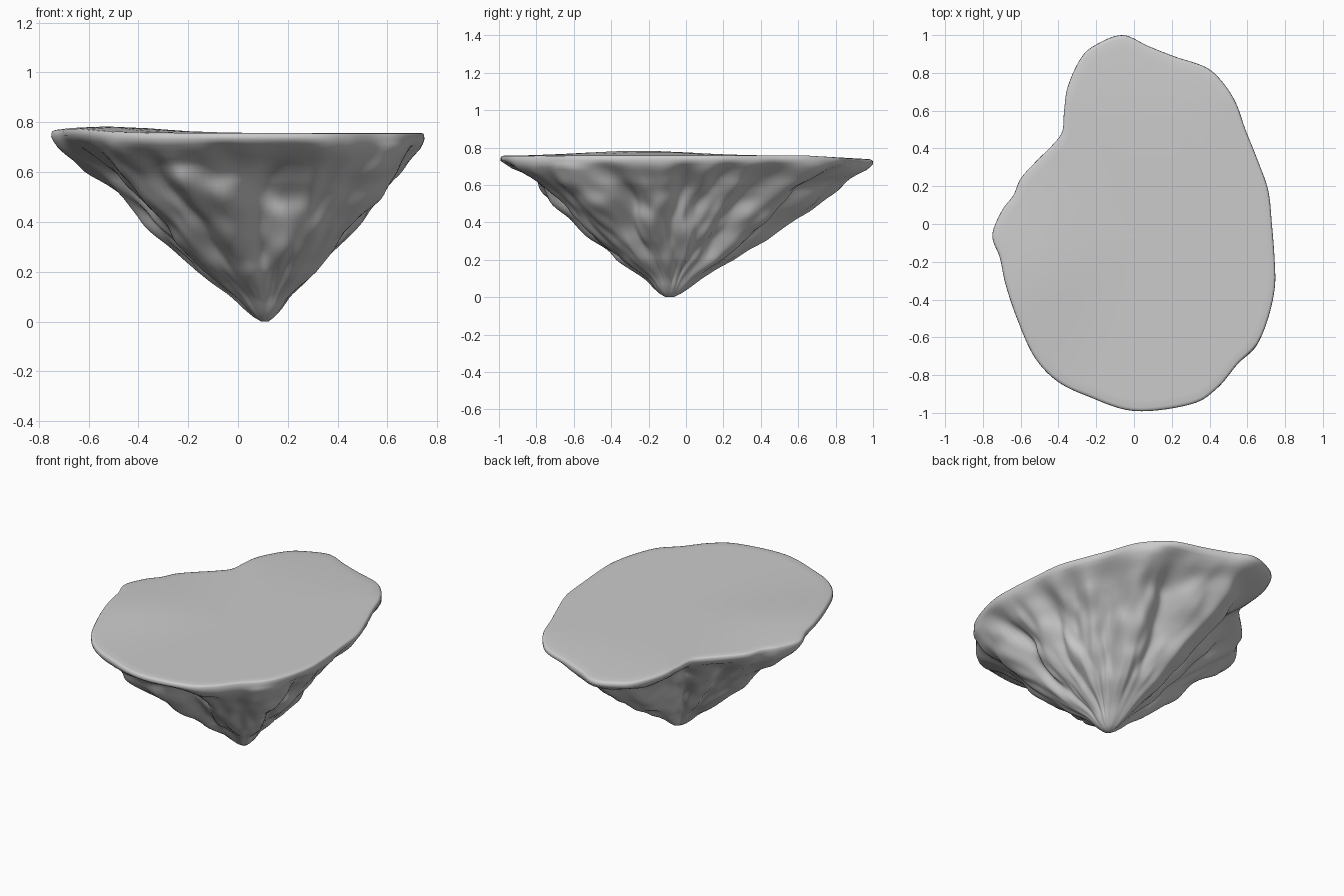
import bpy, bmesh, math
from mathutils import Vector, noise

if "Cube" in bpy.data.objects:
    bpy.data.objects.remove(bpy.data.objects["Cube"])

# Plateau outline seen from above, counter-clockwise
OUTLINE = [(.73, 0), (.71, .18), (.65, .35), (.59, .5), (.54, .64), (.47, .75), (.38, .83),
           (.22, .885), (.08, .94), (-.06, 1), (-.2, .95), (-.28, .88), (-.35, .73), (-.37, .6),
           (-.38, .49), (-.43, .42), (-.52, .33), (-.6, .24), (-.64, .15), (-.7, .07),
           (-.75, -.06), (-.71, -.18), (-.68, -.32), (-.62, -.5), (-.53, -.7), (-.41, -.83),
           (-.25, -.91), (0, -.99), (.3, -.955), (.44, -.87), (.55, -.74), (.65, -.64),
           (.71, -.5), (.745, -.34), (.745, -.2)]
APEX = Vector((.11, -.09))

# Underside profile: height -> fraction of outline radius
PROFILE = [(0, .02), (.02, .06), (.05, .10), (.1, .155), (.15, .23), (.2, .31), (.3, .44),
           (.4, .56), (.5, .68), (.58, .78), (.64, .87), (.68, .94), (.705, .98), (.73, 1)]

# Gullies (negative) and ridges (positive): angle, amount, half width in degrees
FOLDS = [(-88, -.20, 13), (-50, .10, 20), (-112, .06, 10), (-28, -.09, 6), (-8, .05, 9),
         (8, -.10, 5), (28, -.08, 5), (48, -.07, 7), (62, .05, 7), (78, -.06, 6), (92, .06, 9),
         (122, -.12, 10), (150, -.06, 7), (172, .04, 8), (200, -.10, 7), (222, .06, 9),
         (238, -.07, 6)]


def spline(points, steps):
    """Closed smooth curve through the points."""
    out, n = [], len(points)
    for i in range(n):
        a, b, c, d = (Vector(points[(i + k - 1) % n]) for k in range(4))
        for s in range(steps):
            t = s / steps
            out.append(.5 * (2 * b + (c - a) * t + (2 * a - 5 * b + 4 * c - d) * t * t
                             + (3 * b - a - 3 * c + d) * t ** 3))
    return out


def radius_at(z):
    for (z0, r0), (z1, r1) in zip(PROFILE, PROFILE[1:]):
        if z <= z1:
            return r0 + (r1 - r0) * (z - z0) / (z1 - z0)
    return 1


def folds(ang, z):
    """Radial change from the rock folds, fading at rim and tip."""
    deg = math.degrees(ang) + 10 * noise.noise(Vector((math.cos(ang), math.sin(ang), z * 4)))
    total = 0
    for a, amount, width in FOLDS:
        d = (deg - a + 180) % 360 - 180
        total += amount * math.exp(-(d / width) ** 2)
    p = Vector((math.cos(ang) * 3.5, math.sin(ang) * 3.5, z * 4))
    total += .09 * noise.noise(p) + .05 * noise.noise(p * 2.3)
    total += .05 * max(0, -math.sin(ang)) * math.sin(math.pi * min(1, z / .7))
    return total * min(1, z / .15) * max(0, min(1, (.73 - z) / .14))


def top_height(p):
    bump = math.exp(-((p.x + .52) / .28) ** 2 - ((p.y + .25) / .4) ** 2)
    return .757 + .026 * bump - .02 * max(0, p.y - .65) / .35


rim = spline(OUTLINE, 7)
bm = bmesh.new()
rings = []

# Rocky underside
levels = 40
for i in range(levels + 1):
    z = .73 * i / levels
    ring = []
    for p in rim:
        v = p - APEX
        ang = math.atan2(v.y, v.x)
        f = radius_at(z) * (1 + folds(ang, z))
        lump = .02 * noise.noise(Vector((v.x * f, v.y * f, z)) * 7) * min(1, z / .2) * (z < .7)
        q = APEX + v * (f + lump)
        lift = (top_height(p) - .757) * max(0, (z - .6) / .13)
        ripple = .02 * noise.noise(Vector((p.x * 4, p.y * 4, 3))) * max(0, 1 - abs(z - .68) / .06)
        ring.append(bm.verts.new((q.x, q.y, z + lift + ripple)))
    rings.append(ring)

# Rounded lip and flat plateau
for f, drop in [(.999, .01), (.993, .003), (.98, 0), (.93, 0), (.8, 0), (.6, 0), (.4, 0), (.2, 0)]:
    ring = []
    for p in rim:
        q = APEX + (p - APEX) * f
        ring.append(bm.verts.new((q.x, q.y, top_height(q) - drop)))
    rings.append(ring)

n = len(rim)
for lo, hi in zip(rings, rings[1:]):
    for j in range(n):
        k = (j + 1) % n
        bm.faces.new((lo[j], lo[k], hi[k], hi[j]))

# Close the tip and the plateau centre
for ring, z in ((rings[0], 0), (rings[-1], top_height(APEX))):
    c = bm.verts.new((APEX.x, APEX.y, z))
    for j in range(n):
        bm.faces.new((ring[j], ring[(j + 1) % n], c))
bmesh.ops.recalc_face_normals(bm, faces=bm.faces[:])

mesh = bpy.data.meshes.new("floating_rock_island")
bm.to_mesh(mesh)
bm.free()
island = bpy.data.objects.new("floating_rock_island", mesh)
bpy.context.collection.objects.link(island)
for poly in mesh.polygons:
    poly.use_smooth = True
